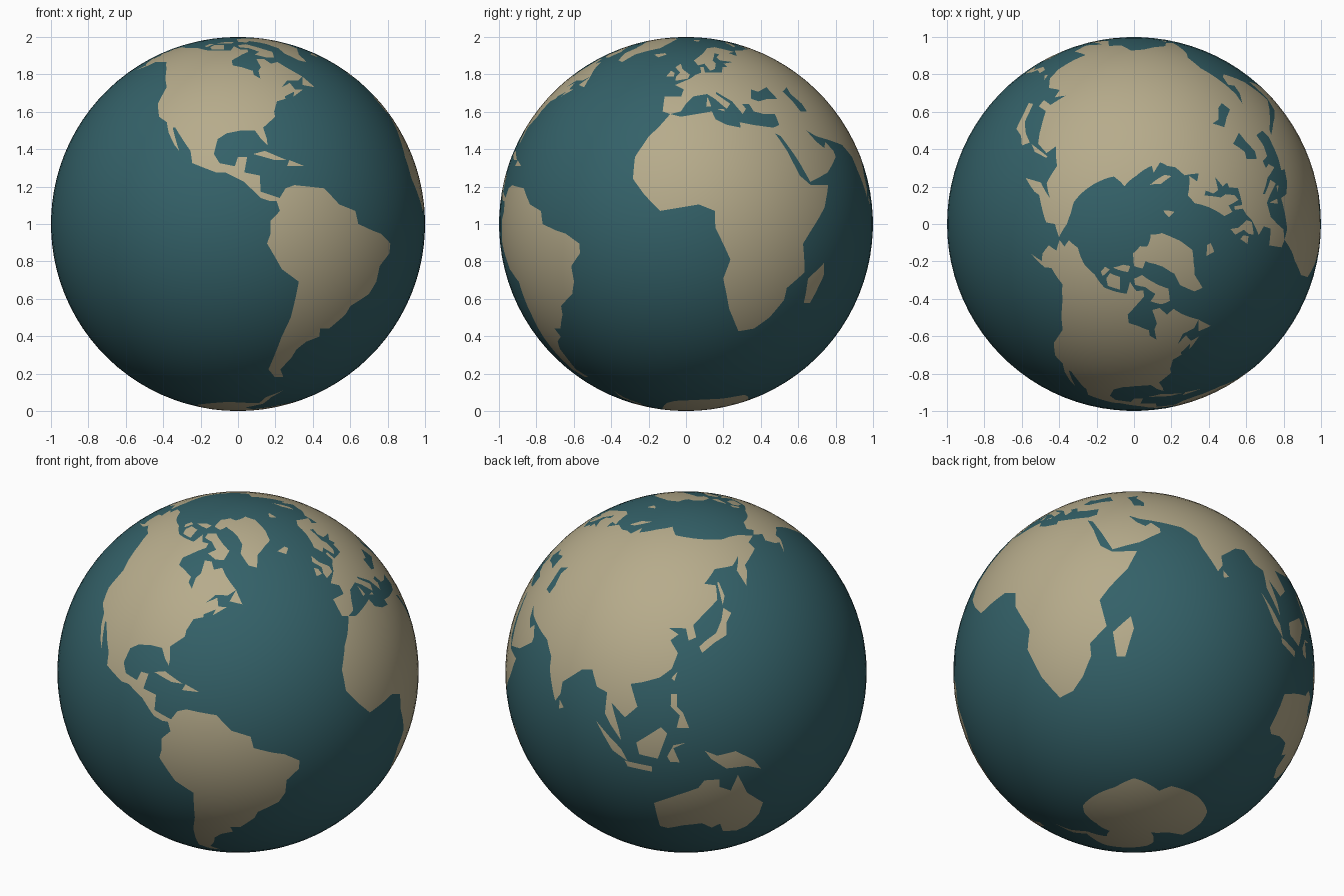
import bpy
import bmesh
from math import radians, sin, cos
from mathutils import Vector
from mathutils.geometry import delaunay_2d_cdt

if "Cube" in bpy.data.objects:
    bpy.data.objects.remove(bpy.data.objects["Cube"])

STEP = 4          # grid spacing in degrees
WEST = -168       # the map is cut open along the Bering Strait
EAST = WEST + 360
land_shapes = []
water_shapes = []


def land(name, *points):
    """Register a coastline as (longitude, latitude) corners."""
    land_shapes.append(points)


def water(name, *points):
    """Register an inland sea."""
    water_shapes.append(points)


def flat_material(name, colour):
    mat = bpy.data.materials.new(name)
    mat.use_nodes = True
    mat.diffuse_color = colour
    shader = mat.node_tree.nodes["Principled BSDF"]
    shader.inputs["Base Color"].default_value = colour
    shader.inputs["Roughness"].default_value = 0.9
    return mat


def inside(point, shape):
    """Even-odd test of a map point against a closed outline."""
    x, y = point
    hit = False
    previous = shape[-1]
    for corner in shape:
        (ax, ay), (bx, by) = previous, corner
        if (ay > y) != (by > y) and x < ax + (bx - ax) * (y - ay) / (by - ay):
            hit = not hit
        previous = corner
    return hit


def on_sphere(point):
    lon, lat = radians(point[0]), radians(point[1])
    return Vector((cos(lat) * cos(lon), cos(lat) * sin(lon), sin(lat)))


# The Americas
land("northern north america",
     (-168, 66), (-162, 67), (-166, 69), (-157, 71), (-141, 70), (-128, 70),
     (-115, 68), (-96, 68), (-94, 72), (-88, 69), (-82, 69), (-82, 67),
     (-87, 65), (-94, 61), (-93, 58), (-88, 57), (-82, 55), (-82, 53),
     (-79, 51), (-79, 55), (-77, 57), (-78, 62), (-73, 62), (-70, 59),
     (-65, 60), (-62, 57), (-56, 52), (-60, 50), (-66, 50), (-70, 47),
     (-124, 47), (-128, 51), (-133, 56), (-140, 60), (-148, 60), (-152, 60),
     (-154, 58), (-164, 55), (-158, 58), (-162, 59), (-166, 62), (-161, 64))
land("southern north america",
     (-124, 47), (-70, 47), (-65, 49), (-64, 46), (-60, 46), (-66, 43),
     (-65, 45), (-70, 43), (-70, 42), (-74, 41), (-76, 37), (-76, 35),
     (-81, 31), (-80, 27), (-80, 25), (-82, 27), (-84, 30), (-89, 30),
     (-94, 29), (-97, 27), (-98, 22), (-96, 19), (-91, 18), (-90, 21),
     (-87, 21), (-88, 16), (-83, 15), (-83, 10), (-80, 9), (-77, 8),
     (-78, 7), (-80, 7), (-83, 8), (-86, 11), (-88, 13), (-94, 16),
     (-97, 16), (-105, 19), (-106, 23), (-113, 31), (-114, 31), (-110, 23),
     (-112, 25), (-115, 29), (-117, 33), (-121, 35), (-124, 40))
land("south america",
     (-77, 8), (-75, 11), (-72, 12), (-62, 11), (-57, 6), (-51, 4),
     (-50, 0), (-44, -2), (-40, -3), (-35, -6), (-35, -9), (-39, -13),
     (-39, -18), (-41, -22), (-48, -26), (-49, -29), (-54, -34), (-58, -34),
     (-57, -37), (-62, -39), (-65, -42), (-66, -46), (-69, -51), (-65, -55),
     (-70, -55), (-75, -51), (-74, -44), (-73, -37), (-71, -30), (-70, -18),
     (-76, -14), (-81, -6), (-80, -3), (-80, 1), (-77, 4), (-78, 7))
land("cuba", (-85, 22), (-81, 23), (-74, 20), (-78, 20))
land("hispaniola", (-74, 18), (-73, 20), (-68, 18))
land("newfoundland", (-59, 48), (-56, 52), (-53, 47))

# Arctic islands
land("greenland",
     (-73, 78), (-60, 82), (-32, 84), (-18, 81), (-20, 75), (-24, 70),
     (-32, 68), (-40, 65), (-43, 60), (-48, 61), (-53, 66), (-51, 70),
     (-56, 74), (-62, 76))
land("ellesmere", (-90, 77), (-92, 81), (-75, 83), (-60, 82), (-73, 78), (-79, 76))
land("baffin",
     (-90, 73), (-81, 74), (-72, 71), (-62, 67), (-65, 63), (-71, 63),
     (-78, 65), (-73, 67), (-80, 70), (-89, 71))
land("victoria", (-117, 71), (-116, 73), (-105, 73), (-102, 69), (-113, 69))
land("banks", (-125, 72), (-124, 74), (-118, 74), (-121, 71))
land("melville", (-116, 75), (-105, 77), (-95, 77), (-97, 75))
land("iceland", (-24, 65), (-16, 66), (-14, 65), (-19, 63))
land("svalbard", (11, 79), (20, 80), (25, 80), (17, 77))
land("novaya zemlya", (52, 71), (56, 75), (68, 77), (58, 72))

# Europe and its islands
land("europe",
     (-6, 36), (-9, 37), (-9, 43), (-2, 43), (-1, 46), (-5, 48), (2, 51),
     (5, 53), (8, 54), (8, 57), (10, 57), (10, 54), (19, 54), (21, 57),
     (24, 57), (23, 59), (30, 60), (22, 61), (21, 63), (25, 65), (22, 66),
     (17, 61), (18, 59), (16, 56), (13, 55), (11, 59), (7, 58), (5, 61),
     (13, 66), (19, 70), (28, 71), (41, 67), (34, 66), (38, 64), (44, 68),
     (54, 68), (60, 69), (60, 30), (48, 30), (36, 32), (36, 36), (31, 36),
     (27, 37), (26, 40), (23, 40), (24, 38), (22, 36), (19, 41), (13, 45),
     (13, 44), (18, 40), (16, 38), (12, 42), (9, 44), (3, 43), (0, 40),
     (-2, 37))
land("britain", (-5, 50), (1, 51), (2, 53), (-2, 56), (-3, 59), (-6, 57), (-3, 54), (-5, 52))
land("ireland", (-10, 52), (-8, 55), (-6, 54), (-6, 52))
land("sicily", (12, 38), (15, 38), (15, 37))
land("sardinia", (8, 39), (9, 43), (10, 39))

# Africa and Arabia
land("africa",
     (-6, 36), (-2, 35), (10, 37), (11, 34), (15, 32), (20, 31), (20, 33),
     (25, 32), (33, 31), (33, 29), (36, 23), (37, 20), (39, 15), (43, 12),
     (51, 12), (48, 5), (42, -2), (39, -6), (41, -15), (35, -20), (35, -24),
     (31, -30), (26, -34), (20, -35), (18, -32), (15, -27), (12, -17),
     (14, -11), (9, -1), (9, 4), (4, 6), (-2, 5), (-8, 4), (-13, 9),
     (-17, 14), (-17, 21), (-13, 28), (-10, 31))
land("arabia",
     (36, 32), (33, 31), (33, 29), (35, 28), (39, 21), (43, 13), (52, 16),
     (59, 21), (59, 23), (56, 26), (54, 24), (51, 26), (48, 30))
land("madagascar", (44, -25), (43, -17), (49, -12), (50, -16), (47, -25))

# Asia and its islands
land("asia",
     (60, 69), (67, 69), (69, 73), (73, 71), (80, 73), (87, 75), (104, 78),
     (113, 74), (128, 73), (140, 72), (160, 70), (170, 70), (180, 69),
     (190, 66), (180, 65), (179, 62), (170, 60), (163, 58), (162, 56),
     (157, 51), (156, 57), (163, 62), (155, 59), (143, 59), (135, 54),
     (141, 53), (140, 48), (132, 43), (128, 40), (129, 36), (126, 35),
     (125, 39), (118, 39), (122, 37), (119, 35), (122, 31), (120, 26),
     (116, 23), (110, 21), (106, 20), (109, 13), (105, 9), (100, 13),
     (103, 5), (104, 1), (100, 6), (98, 9), (98, 16), (94, 17), (91, 22),
     (87, 21), (80, 15), (80, 11), (78, 8), (73, 17), (72, 21), (67, 25),
     (57, 27), (52, 28), (48, 30), (60, 32))
land("sri lanka", (80, 9), (82, 7), (80, 6))
land("japan",
     (130, 33), (131, 31), (136, 34), (141, 36), (142, 40), (145, 43),
     (142, 45), (140, 41), (137, 37), (133, 35))
land("sakhalin", (142, 46), (142, 54), (143, 54), (144, 49))
land("taiwan", (120, 23), (122, 25), (121, 22))
land("philippines",
     (120, 18), (122, 18), (122, 14), (124, 12), (126, 7), (122, 7), (123, 11), (120, 14))
land("sumatra", (95, 6), (104, -2), (106, -6), (101, -3))
land("java", (105, -6), (114, -7), (114, -9), (106, -8))
land("borneo", (109, 1), (117, 7), (119, 5), (116, -4), (110, -3))
land("sulawesi", (119, -3), (121, 1), (125, 2), (121, 0), (123, -5), (120, -5))
land("new guinea",
     (131, -1), (135, -3), (141, -2), (147, -6), (150, -10), (145, -8), (138, -8), (133, -4))

# The far south
land("australia",
     (114, -22), (122, -18), (129, -15), (131, -12), (136, -12), (136, -15),
     (140, -17), (142, -11), (146, -19), (153, -25), (153, -31), (150, -37),
     (146, -39), (140, -38), (138, -33), (135, -35), (131, -32), (124, -33),
     (118, -35), (115, -34))
land("antarctica",
     (WEST, -80), (-158, -77), (-146, -75), (-130, -74), (-100, -72),
     (-80, -73), (-67, -73), (-67, -68), (-58, -63), (-62, -68), (-61, -74),
     (-78, -79), (-58, -82), (-35, -78), (-20, -73), (-10, -71), (12, -70),
     (33, -69), (50, -66), (57, -67), (74, -70), (82, -67), (110, -66),
     (135, -66), (150, -68), (170, -72), (163, -78), (170, -84),
     (EAST, -80), (EAST, -90), (WEST, -90))

# Inland seas
water("black sea", (28, 42), (30, 46), (33, 45), (39, 47), (41, 42), (36, 42), (31, 41))
water("caspian sea", (47, 45), (52, 47), (51, 44), (54, 40), (54, 37), (50, 37), (49, 41))

# Flat map: a regular grid with every coastline cut into it
points, edges = [], []
columns, rows = 360 // STEP + 1, 180 // STEP + 1
for row in range(rows):
    for col in range(columns):
        here = len(points)
        points.append(Vector((WEST + col * STEP, row * STEP - 90)))
        if col:
            edges.append((here - 1, here))
        if row:
            edges.append((here - columns, here))
for shape in land_shapes + water_shapes:
    first, count = len(points), len(shape)
    points.extend(Vector(corner) for corner in shape)
    edges.extend((first + i, first + (i + 1) % count) for i in range(count))
flat_verts, _, flat_faces, *_ = delaunay_2d_cdt(points, edges, [], 0, 0.0001)

# Wrap the map round the sphere; faces within a coastline become land
bm = bmesh.new()
verts = [bm.verts.new(on_sphere(p)) for p in flat_verts]
for corners in flat_faces:
    centre = sum((flat_verts[i] for i in corners), Vector((0, 0))) / len(corners)
    face = bm.faces.new([verts[i] for i in corners])
    face.smooth = True
    is_land = any(inside(centre, s) for s in land_shapes)
    face.material_index = int(is_land and not any(inside(centre, s) for s in water_shapes))
bmesh.ops.remove_doubles(bm, verts=bm.verts[:], dist=0.00001)

mesh = bpy.data.meshes.new("globe")
bm.to_mesh(mesh)
bm.free()
mesh.materials.append(flat_material("ocean teal", (0.034, 0.12, 0.14, 1)))
mesh.materials.append(flat_material("land sand", (0.47, 0.41, 0.26, 1)))
mesh.normals_split_custom_set_from_vertices([v.co.normalized() for v in mesh.vertices])
globe = bpy.data.objects.new("globe", mesh)
globe.location.z = 1
bpy.context.collection.objects.link(globe)
